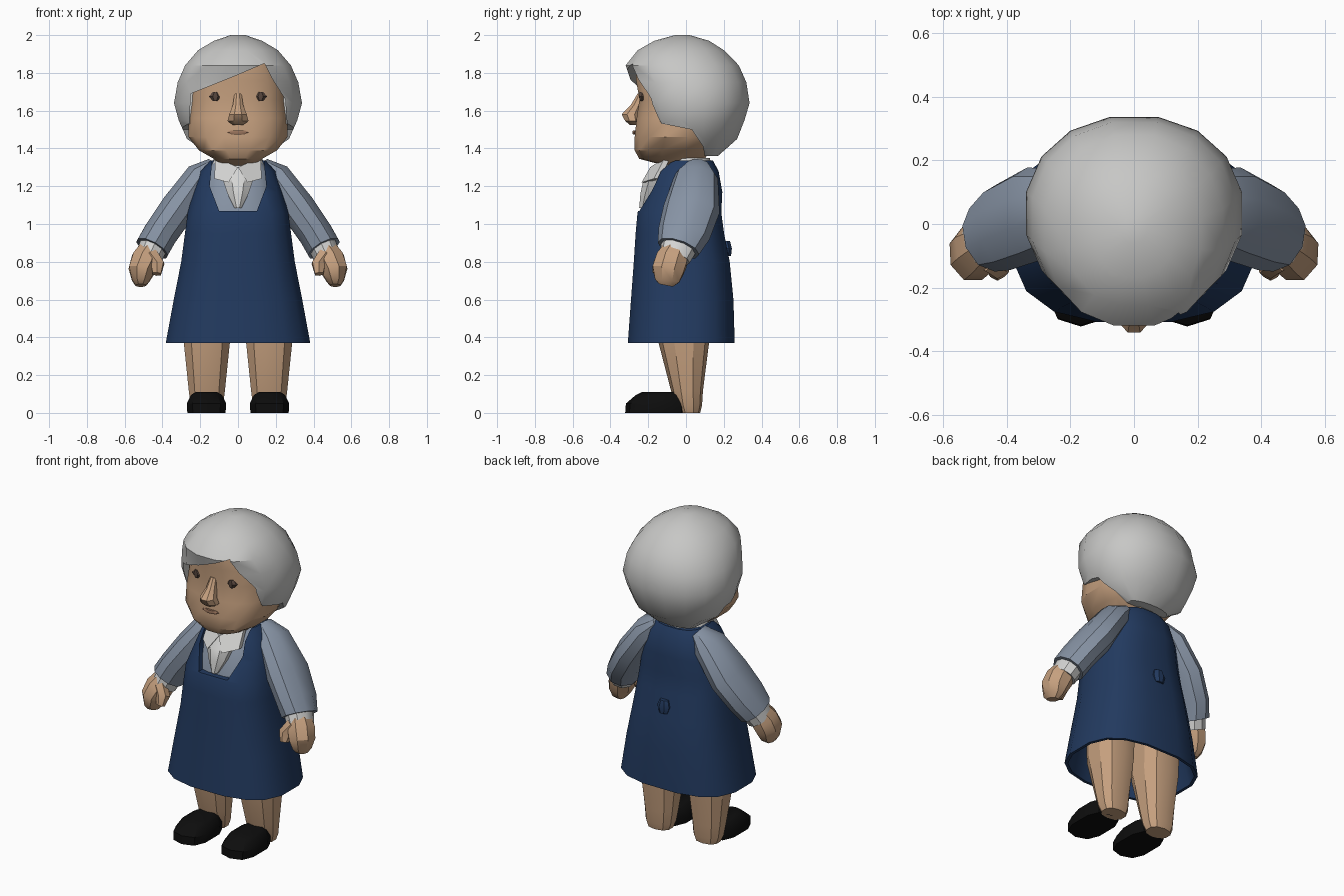
import bpy, bmesh, math
from mathutils import Vector

if "Cube" in bpy.data.objects:
    bpy.data.objects.remove(bpy.data.objects["Cube"])


def material(name, r, g, b):
    m = bpy.data.materials.new(name)
    m.diffuse_color = (r, g, b, 1)
    m.use_nodes = True
    m.node_tree.nodes["Principled BSDF"].inputs["Base Color"].default_value = m.diffuse_color
    return m


SKIN = material("skin", 0.56, 0.35, 0.21)
HAIR = material("silver hair", 0.57, 0.57, 0.56)
NAVY = material("navy cloth", 0.016, 0.042, 0.115)
BLOUSE = material("grey blue cloth", 0.24, 0.29, 0.37)
WHITE = material("white cloth", 0.66, 0.66, 0.65)
BLACK = material("black leather", 0.004, 0.004, 0.004)
EYE = material("eye brown", 0.10, 0.065, 0.05)
LIP = material("lip brown", 0.33, 0.18, 0.11)


def finish(name, bm, mat):
    bmesh.ops.remove_doubles(bm, verts=bm.verts, dist=1e-5)
    bmesh.ops.recalc_face_normals(bm, faces=bm.faces)
    me = bpy.data.meshes.new(name)
    bm.to_mesh(me)
    bm.free()
    ob = bpy.data.objects.new(name, me)
    if mat:
        me.materials.append(mat)
    bpy.context.collection.objects.link(ob)
    return ob


def skin_rings(name, rings, mat):
    bm = bmesh.new()
    vs = [[bm.verts.new(p) for p in ring] for ring in rings]
    n = len(vs[0])
    for a, b in zip(vs, vs[1:]):
        for i in range(n):
            bm.faces.new((a[i], a[(i + 1) % n], b[(i + 1) % n], b[i]))
    bm.faces.new(vs[0])
    bm.faces.new(vs[-1])
    return finish(name, bm, mat)


def oval(n, e):
    for i in range(n):
        t = 2 * math.pi * (i + 0.5) / n
        c, s = math.cos(t), math.sin(t)
        yield (math.copysign(abs(c) ** (2 / e), c), math.copysign(abs(s) ** (2 / e), s))


def loft(name, levels, mat, x=0, n=14, e=2.0):
    """Stack of rings; each level is (z, half width, front y, back y)."""
    rings = [[(x + c * w, (y0 + y1) / 2 + s * (y1 - y0) / 2, z) for c, s in oval(n, e)]
             for z, w, y0, y1 in levels]
    return skin_rings(name, rings, mat)


def limb(name, path, mat, side, n=10):
    """Tube along a path; each stop is (x, y, z, width, depth)."""
    pts = [Vector((p[0] * side, p[1], p[2])) for p in path]
    rings = []
    for i, p in enumerate(pts):
        d = (pts[min(i + 1, len(pts) - 1)] - pts[max(i - 1, 0)]).normalized()
        u = d.cross(Vector((0, 1, 0))).normalized()
        v = u.cross(d)
        rings.append([p + u * c * path[i][3] + v * s * path[i][4] for c, s in oval(n, 2)])
    return skin_rings(name, rings, mat)


def cut(ob, outline, axis, lo, hi):
    """Cut a prism out of an object; the outline lies across the given axis."""
    def place(p, t):
        return (p[0], t, p[1]) if axis == "y" else (t, p[0], p[1])
    cutter = skin_rings("cutter", [[place(p, t) for p in outline] for t in (lo, hi)], None)
    cutter.hide_render = True
    mod = ob.modifiers.new("cut", "BOOLEAN")
    mod.operation, mod.solver, mod.object = "DIFFERENCE", "EXACT", cutter
    bpy.context.view_layer.objects.active = ob
    bpy.ops.object.modifier_apply(modifier=mod.name)
    bpy.data.objects.remove(cutter)


# Head and face
loft("head", [(1.30, .10, -.08, .11), (1.345, .13, -.25, .10), (1.39, .21, -.275, .14),
              (1.46, .265, -.275, .18), (1.56, .268, -.265, .22), (1.66, .26, -.25, .24),
              (1.76, .25, -.268, .22), (1.85, .20, -.265, .18), (1.90, .1, -.12, .1)],
     SKIN, n=16, e=2.6)
loft("nose", [(1.525, .03, -.30, -.24), (1.545, .06, -.325, -.24), (1.58, .05, -.345, -.24),
              (1.63, .03, -.295, -.23), (1.69, .02, -.258, -.22)], SKIN, n=8)
loft("mouth", [(1.475, .04, -.283, -.25), (1.485, .065, -.284, -.25), (1.495, .04, -.283, -.25)],
     LIP, n=8)
for side, word in ((1, "left"), (-1, "right")):
    loft(word + "_eye", [(1.65, .015, -.245, -.2), (1.675, .036, -.25, -.2),
                         (1.70, .015, -.248, -.2)], EYE, x=.12 * side, n=8)

# Hair: a full cap with the face opening and the jaw line cut away
hair = loft("hair", [(1.36, .14, .06, .17), (1.45, .275, -.2, .275), (1.55, .32, -.25, .315),
                     (1.64, .345, -.275, .342), (1.75, .325, -.295, .325),
                     (1.84, .285, -.325, .285), (1.92, .215, -.26, .205),
                     (1.97, .13, -.17, .125), (2.0, .04, -.06, .02)], HAIR, n=16, e=2.15)
cut(hair, [(-.27, 1.25), (-.25, 1.69), (-.15, 1.73), (0, 1.79), (.14, 1.85),
           (.18, 1.77), (.25, 1.66), (.28, 1.25)], "y", -1, -.12)
cut(hair, [(-1, 1.25), (-1, 1.545), (-.12, 1.53), (.03, 1.5), (.09, 1.41), (.12, 1.25)],
    "x", -1, 1)

# Dress: hollow skirt and bodice with a deep neckline
dress = loft("dress", [(.75, .27, -.24, .19), (.37, .37, -.295, .245), (.37, .388, -.312, .262),
                       (.60, .345, -.295, .255), (.80, .305, -.28, .235), (.95, .285, -.27, .205),
                       (1.06, .27, -.26, .19), (1.17, .24, -.205, .195), (1.28, .20, -.165, .175),
                       (1.335, .15, -.12, .145)], NAVY, n=16, e=2.7)
cut(dress, [(-.12, 1.5), (-.15, 1.2), (-.10, 1.07), (.10, 1.07), (.15, 1.2), (.12, 1.5)],
    "y", -1, -.03)
loft("blouse_front", [(1.0, .22, -.225, .1), (1.08, .21, -.22, .1), (1.17, .19, -.18, .1),
                      (1.28, .17, -.145, .12), (1.33, .13, -.1, .12)], BLOUSE, n=16, e=2.5)

# Collar, collar wings and ruffle
loft("collar_band", [(1.31, .15, -.12, .14), (1.35, .13, -.11, .13)], WHITE, n=12)
loft("collar_ruffle", [(1.31, .035, -.17, -.1), (1.23, .085, -.23, -.12), (1.16, .06, -.245, -.15),
                       (1.085, .02, -.25, -.19)], WHITE, n=8)
for side, word in ((1, "left"), (-1, "right")):
    wing = [(0, -.19, 1.30), (.12, -.11, 1.355), (.125, -.17, 1.24), (.05, -.235, 1.22)]
    skin_rings(word + "_collar_wing",
               [[(x * side, y + t, z) for x, y, z in wing] for t in (0, .03)], WHITE)

# Bow knot at the back of the apron dress
loft("back_bow_knot", [(.83, .03, .19, .24), (.87, .045, .19, .245), (.91, .03, .18, .235)],
     NAVY, n=8)

for side, word in ((1, "left"), (-1, "right")):
    # Arms
    limb(word + "_sleeve", [(.13, .065, 1.315, .04, .06), (.20, .055, 1.25, .085, .115),
                            (.32, .03, 1.08, .098, .15), (.41, -.01, .95, .095, .14),
                            (.455, -.04, .87, .095, .115)], BLOUSE, side)
    limb(word + "_cuff", [(.44, -.03, .90, .08, .10), (.475, -.06, .82, .075, .085)],
         WHITE, side)
    limb(word + "_hand", [(.455, -.045, .88, .06, .07), (.49, -.075, .81, .08, .09),
                          (.51, -.095, .755, .075, .09), (.515, -.10, .70, .05, .07),
                          (.515, -.105, .675, .03, .04)], SKIN, side, n=8)
    limb(word + "_thumb", [(.46, -.11, .84, .04, .04), (.425, -.135, .785, .04, .04),
                           (.43, -.155, .735, .025, .025)], SKIN, side, n=6)
    # Legs and shoes
    loft(word + "_leg", [(0, .075, -.04, .075), (.04, .09, -.06, .085), (.12, .10, -.08, .09),
                         (.37, .127, -.145, .122), (.70, .127, -.15, .13)],
         SKIN, x=.165 * side, n=10, e=2.4)
    loft(word + "_shoe", [(0, .105, -.322, 0), (.05, .108, -.318, 0), (.095, .085, -.265, -.015),
                          (.11, .06, -.235, -.03)], BLACK, x=.167 * side, n=10, e=2.8)

# Smooth shading with crisp edges
for ob in bpy.context.scene.objects:
    ob.select_set(True)
    bpy.context.view_layer.objects.active = ob
bpy.ops.object.shade_smooth_by_angle(angle=math.radians(32))
